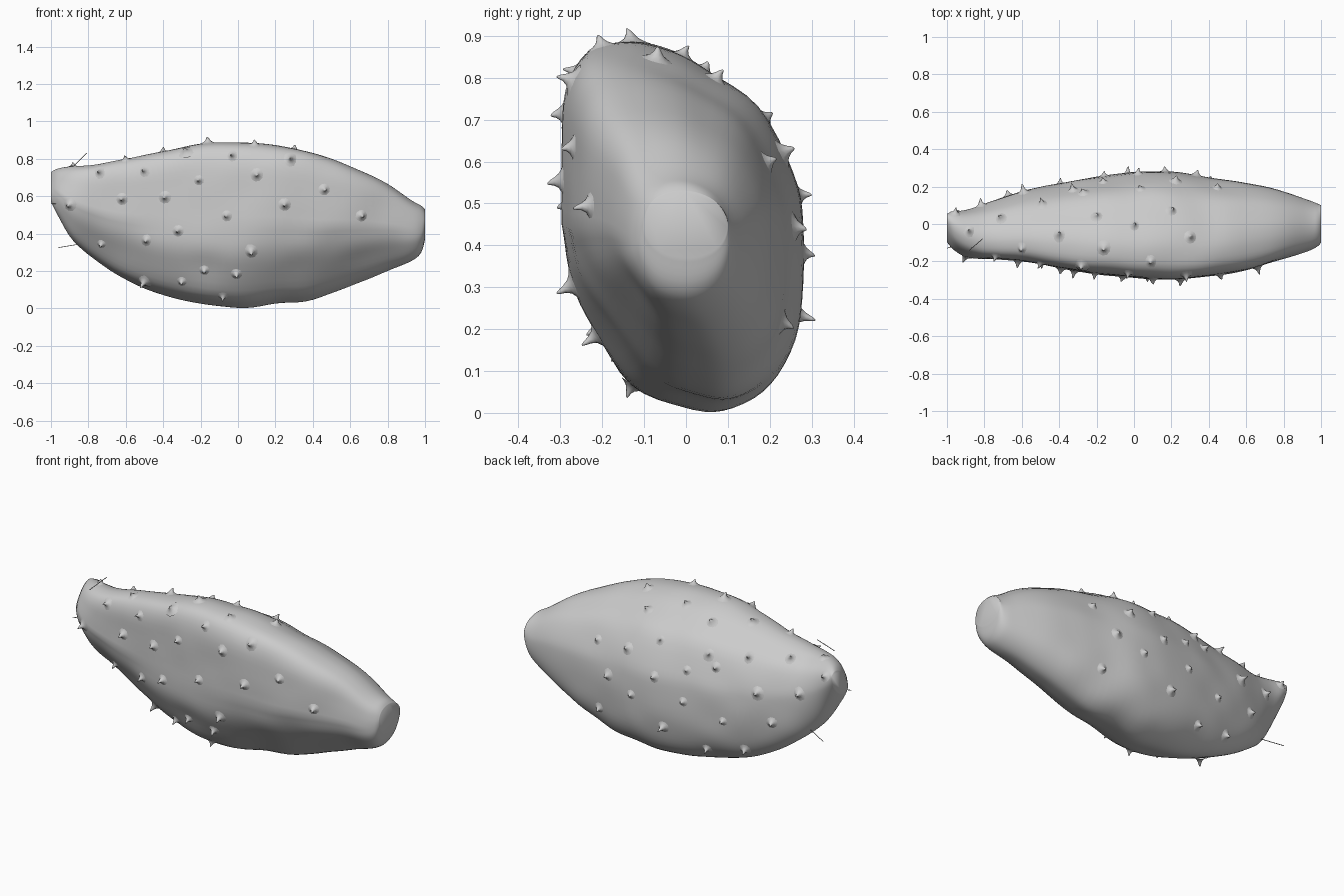
import bpy, bmesh, math, random
from mathutils import Vector, noise
from mathutils.bvhtree import BVHTree

cube = bpy.data.objects.get("Cube")
if cube:
    bpy.data.objects.remove(cube)
random.seed(4)

skin = bpy.data.materials.new("plain grey")
skin.use_nodes = True
skin.diffuse_color = (0.6, 0.6, 0.6, 1)
skin.node_tree.nodes["Principled BSDF"].inputs["Base Color"].default_value = skin.diffuse_color


def finish(bm, name):
    bmesh.ops.recalc_face_normals(bm, faces=bm.faces)
    mesh = bpy.data.meshes.new(name)
    bm.to_mesh(mesh)
    bm.free()
    mesh.materials.append(skin)
    mesh.shade_smooth()
    bpy.context.collection.objects.link(bpy.data.objects.new(name, mesh))


def blend(a, b, c, d, t):
    return b + 0.5 * t * (c - a + t * (2 * a - 5 * b + 4 * c - d + t * (3 * (b - c) + d - a)))


def spline(points, steps, closed=False):
    """Catmull-Rom curve through tuples of any length."""
    n, out = len(points), []
    for i in range(n if closed else n - 1):
        near = [i + k for k in (-1, 0, 1, 2)]
        four = [points[k % n if closed else min(max(k, 0), n - 1)] for k in near]
        for s in range(steps):
            out.append([blend(*values, s / steps) for values in zip(*four)])
    return out if closed else out + [list(points[-1])]


# Body: lopsided section swept through stations
# (x, low z, high z, low y, high y, how far the lower front edge is cut back)
stations = [(-1, .57, .73, -.08, .04, 0), (-.96, .49, .75, -.14, .06, .3), (-.88, .36, .765, -.18, .08, .55),
            (-.75, .25, .775, -.19, .13, .6), (-.6, .155, .805, -.2, .175, .45), (-.4, .075, .84, -.235, .22, .2),
            (-.2, .03, .88, -.265, .255, .1), (0, .005, .885, -.285, .28, .15), (.2, .025, .875, -.295, .285, .35),
            (.4, .05, .83, -.28, .25, .5), (.6, .12, .765, -.245, .225, .5), (.8, .2, .67, -.185, .175, .35),
            (.93, .255, .58, -.145, .13, .1), (.98, .3, .55, -.12, .11, 0), (1, .37, .53, -.1, .1, 0)]
section = [(.98, 0), (.9, .28), (.6, .65), (.2, .84), (-.1, .95), (-.45, 1), (-.8, .95), (-.97, .75),
           (-1, .4), (-1, 0), (-1, -.3), (-.85, -.55), (-.55, -.87), (-.1, -.98), (.25, -1),
           (.6, -.9), (.85, -.7), (.97, -.4)]
outline = spline(section, 4, closed=True)

bm = bmesh.new()
rings = []
for x, z0, z1, y0, y1, cut in spline(stations, 5):
    ring = []
    round_off = 0.8 * abs(x) ** 4
    twist = 0.25 * max(0, -x - 0.8)
    for p, q in outline:
        a = math.atan2(q, p)
        p += round_off * (math.cos(a) - p)
        q += round_off * (math.sin(a) - q)
        p += cut * max(0, -q) * (1 - p) / 2
        co = Vector((x, (y0 + y1) / 2 + p * (y1 - y0) / 2 + twist * q, (z0 + z1) / 2 + q * (z1 - z0) / 2))
        dent = 0.006 * noise.noise(co * 6) * (1 - abs(x) ** 4)
        ring.append(bm.verts.new(co + Vector((0, p, q)) * dent))
    rings.append(ring)
for a, b in zip(rings, rings[1:]):
    for i in range(len(a)):
        j = (i + 1) % len(a)
        bm.faces.new((a[i], a[j], b[j], b[i]))
for ring in (rings[0], rings[-1]):
    bm.faces.new(ring)
bmesh.ops.recalc_face_normals(bm, faces=bm.faces)
tree = BVHTree.FromBMesh(bm)
finish(bm, "body")


# Thorns: flared, slightly bent cones planted on the skin
def thorn(bm, base, normal, size):
    side = normal.orthogonal().normalized()
    other = normal.cross(side)
    lean = Vector((random.uniform(-1, 1), random.uniform(-1, 1), -0.7)) * 0.01
    last = None
    for r, h in ((.045, -.004), (.03, .002), (.018, .01), (.01, .022), (.006, .033), (.002, .04)):
        centre = base + (normal * h + lean * (max(h, 0) / .04) ** 2) * size
        ring = []
        for k in range(10):
            a = k * math.pi / 5
            ring.append(bm.verts.new(centre + (side * math.cos(a) + other * math.sin(a)) * r * size))
        if last:
            for k in range(10):
                bm.faces.new((last[k - 1], last[k], ring[k], ring[k - 1]))
        last = ring
    bm.faces.new(last)


def plant(bm, spots, toward, right):
    """Project a flat layout of spots onto the body along one direction."""
    up = toward.cross(right)
    for u, v in spots:
        start = Vector((0, 0, .445)) + right * u + up * v + toward * 3
        hit, normal, *_ = tree.ray_cast(start, -toward)
        if hit:
            thorn(bm, hit, normal, random.uniform(.7, 1))


front_spots = [(-.74, .28), (-.5, .29), (-.28, .39), (-.21, .24), (-.03, .37), (.1, .27), (.28, .35),
               (.46, .19), (.25, .11), (.66, .05), (-.06, .05), (.07, -.14), (-.39, .15), (-.62, .14),
               (-.32, -.03), (-.49, -.08), (-.73, -.1), (-.9, .11), (-.5, -.3), (-.3, -.3), (-.18, -.24),
               (-.01, -.26), (-.08, -.38)]
top_spots = [(-.71, .03), (-.6, -.13), (-.4, -.06), (-.2, .04), (0, -.01), (.2, .07), (.3, -.07),
             (.09, -.2), (-.16, -.13), (-.88, -.04)]
back_spots = [(-.48, .17), (-.31, .13), (-.13, .18), (.14, .11), (.36, .1), (.78, .01), (-.16, -.02),
              (.02, .02), (.18, .04), (-.42, -.02), (-.29, -.12), (0, -.15), (.22, -.25), (.41, -.09),
              (.64, -.09), (-.47, -.2), (-.11, -.29), (.13, -.4), (.34, -.4), (.49, -.25), (.67, -.34)]
bm = bmesh.new()
plant(bm, front_spots, Vector((0, -1, 0)), Vector((1, 0, 0)))
plant(bm, top_spots, Vector((0, 0, 1)), Vector((1, 0, 0)))
turn, tilt = math.radians(32), math.radians(24)
plant(bm, back_spots,
      Vector((-math.sin(turn) * math.cos(tilt), math.cos(turn) * math.cos(tilt), math.sin(tilt))),
      Vector((-math.cos(turn), -math.sin(turn), 0)))
finish(bm, "thorns")

# Hairs: fine stray fibres at the narrow end
for name, a, b in (("lower_hair", (-.84, .03, .345), (-.96, .08, .325)),
                   ("middle_hair", (-.92, -.1, .56), (-1, -.13, .56)),
                   ("upper_hair", (-.88, -.14, .76), (-.81, -.08, .83))):
    curve = bpy.data.curves.new(name, "CURVE")
    curve.dimensions = "3D"
    curve.bevel_depth = 0.002
    curve.bevel_resolution = 1
    line = curve.splines.new("POLY")
    line.points.add(1)
    for point, co in zip(line.points, (a, b)):
        point.co = (*co, 1)
    curve.materials.append(skin)
    bpy.context.collection.objects.link(bpy.data.objects.new(name, curve))
